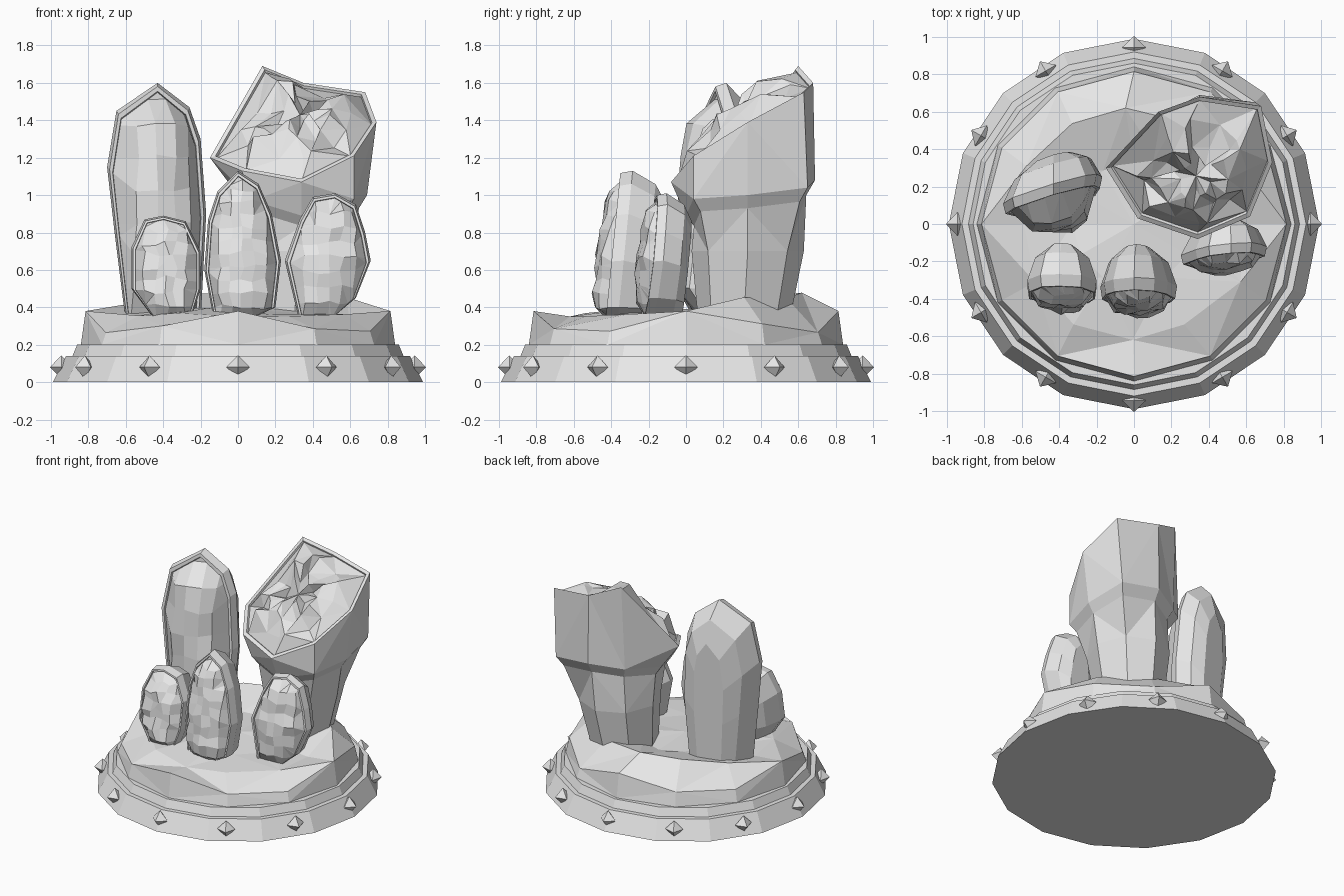
import bpy, bmesh, math, random
from mathutils import Vector
from mathutils.geometry import intersect_point_line

if "Cube" in bpy.data.objects:
    bpy.data.objects.remove(bpy.data.objects["Cube"], do_unlink=True)

random.seed(7)
stone = bpy.data.materials.new("grey stone")
stone.use_nodes = True
stone.diffuse_color = (0.8, 0.8, 0.8, 1)
stone.node_tree.nodes["Principled BSDF"].inputs["Base Color"].default_value = (0.8, 0.8, 0.8, 1)


def finish(name, bm):
    bmesh.ops.recalc_face_normals(bm, faces=bm.faces)
    mesh = bpy.data.meshes.new(name)
    bm.to_mesh(mesh)
    bm.free()
    mesh.materials.append(stone)
    obj = bpy.data.objects.new(name, mesh)
    bpy.context.collection.objects.link(obj)
    return obj


def loft(name, rings, start=None, end=None, split=False):
    """Skin equal rings of points, closing either end with a point."""
    bm = bmesh.new()
    rows = [[bm.verts.new(p) for p in ring] for ring in rings]
    n = len(rows[0])
    for j, (a, b) in enumerate(zip(rows, rows[1:])):
        for i in range(n):
            k = (i + 1) % n
            if not split:
                bm.faces.new((a[i], a[k], b[k], b[i]))
            elif (i + j) % 2:
                bm.faces.new((a[i], a[k], b[i]))
                bm.faces.new((a[k], b[k], b[i]))
            else:
                bm.faces.new((a[i], a[k], b[k]))
                bm.faces.new((a[i], b[k], b[i]))
    for tip, row in ((start, rows[0]), (end, rows[-1])):
        if tip is not None:
            v = bm.verts.new(tip)
            for i in range(n):
                bm.faces.new((v, row[i], row[(i + 1) % n]))
    return finish(name, bm)


def circle(count, r, z):
    return [Vector((r * math.sin(i * math.tau / count),
                    -r * math.cos(i * math.tau / count), z)) for i in range(count)]


def refine(ring):
    """Add a midpoint to every side of a ring."""
    return [p for i, a in enumerate(ring) for p in (a, (a + ring[(i + 1) % len(ring)]) / 2)]


def rim_distance(p, rim):
    """Distance from a point to the nearest side of a rim."""
    sides = zip(rim, rim[1:] + rim[:1])
    return min((p - intersect_point_line(p, a, b)[0]).length for a, b in sides)


def blocky_face(name, rim, normal, bulge, rough, columns, rows):
    """Flat rim filled with a grid of facets and swollen outwards."""
    bm = bmesh.new()
    bm.faces.new([bm.verts.new(p) for p in rim])
    for axis, count in ((0, columns), (2, rows)):
        low, high = min(p[axis] for p in rim), max(p[axis] for p in rim)
        direction = Vector((0, 0, 0))
        direction[axis] = 1
        for i in range(1, count):
            at = direction * (low + (high - low) * i / count)
            bmesh.ops.bisect_plane(bm, geom=bm.verts[:] + bm.edges[:] + bm.faces[:],
                                   plane_co=at, plane_no=direction)
    half = (max(p.x for p in rim) - min(p.x for p in rim)) / 2
    for v in [v for v in bm.verts if not v.is_boundary]:
        t = min(1, rim_distance(v.co, rim) / half)
        jitter = Vector([random.uniform(-rough, rough) for _ in range(3)])
        v.co += normal * bulge * (1 - (1 - t) ** 2) ** 0.5 + jitter
    bmesh.ops.triangulate(bm, faces=[f for f in bm.faces if len(f.verts) > 4])
    finish(name, bm)


def spiky_face(name, rim, normal, bulge, rough, steps):
    """Bent rim filled with rings of jagged points."""
    rim = refine(rim)
    centre = sum(rim, Vector()) / len(rim)
    rings = [rim]
    for s in range(1, steps):
        t = 1 - s / steps
        ring = []
        for p in rim:
            lift = bulge * (1 - t * t) ** 0.5 + random.uniform(-rough, rough)
            wobble = Vector([random.uniform(-rough, rough) * t for _ in range(3)])
            ring.append(centre.lerp(p, t) + normal * lift + wobble)
        rings.append(ring)
    loft(name, rings, end=centre + normal * bulge, split=True)


def geode(name, outline, y, depth, shear, lean, bulge, rough, columns, rows):
    """Egg-shaped shell behind an upright outline, with crystals in the front."""
    cx = sum(p[0] for p in outline) / len(outline)
    top, foot = max(p[1] for p in outline), min(p[1] for p in outline)
    cz = (top + foot) / 2

    def layer(sx, sz, back):
        ring = []
        for x, z in outline:
            px, pz = cx + (x - cx) * sx, foot + (z - foot) * sz
            py = y + back + shear * (px - cx) + lean * (pz - cz)
            ring.append(Vector((px, py, pz)))
        return ring

    layers = [layer(0.4, 0.78, depth), layer(0.78, 0.91, depth * 0.75),
              layer(1, 1, depth * 0.25), layer(0.95, 0.985, 0),
              layer(0.89, 0.965, 0), layer(0.88, 0.96, 0.015)]
    back = sum(layers[0], Vector()) / len(outline)
    loft(name + "_shell", layers, start=back)
    normal = Vector((shear, -1, lean)).normalized()
    blocky_face(name + "_crystals", layers[-1], normal, bulge, rough, columns, rows)


# Stepped round plinth
plinth = [circle(16, r, z) for r, z in
          ((0.99, 0), (0.92, 0.14), (0.885, 0.14), (0.86, 0.2), (0.7, 0.2))]
loft("plinth", plinth, start=Vector((0, 0, 0)))

# Studs around the plinth
for i, p in enumerate(circle(12, 0.945, 0.08)):
    bm = bmesh.new()
    for side in (1, -1):
        cone = bmesh.ops.create_cone(bm, segments=4, radius1=0.063, radius2=0,
                                     depth=0.06, cap_ends=False)
        for v in cone["verts"]:
            v.co.z = side * (v.co.z + 0.03)
    bmesh.ops.remove_doubles(bm, verts=bm.verts, dist=0.001)
    stud = finish(f"stud_{i + 1}", bm)
    stud.location = p
    stud.rotation_euler = Vector((p.x, p.y, 0)).to_track_quat("Z", "Y").to_euler()

# Uneven rock mound
edge = circle(12, 0.815, 0)
for i, p in enumerate(edge):
    p.z = 0.38 if i % 3 == 0 else random.uniform(0.26, 0.34)
knolls = circle(12, 0.62, 0)
for p in knolls:
    p.z = random.uniform(0.41, 0.48) if p.y > 0.1 else random.uniform(0.35, 0.38)
    p.x += random.uniform(-0.05, 0.05)
middle = circle(12, 0.33, 0.39)
for p in middle:
    p.z += random.uniform(-0.03, 0.02)
loft("rock_mound", [circle(12, 0.84, 0.2), edge, knolls, middle],
     end=Vector((0, 0, 0.39)), split=True)

# Upright geodes
geode("tall_geode",
      [(-0.6, 0.32), (-0.66, 0.8), (-0.7, 1.15), (-0.65, 1.45), (-0.43, 1.6),
       (-0.26, 1.47), (-0.2, 1.3), (-0.17, 0.9), (-0.2, 0.32)],
      0.12, 0.23, 0.3, 0.06, 0.17, 0.012, 5, 7)
geode("centre_geode",
      [(-0.13, 0.34), (-0.18, 0.6), (-0.16, 0.87), (-0.11, 1.02), (0, 1.13),
       (0.11, 1.06), (0.18, 0.9), (0.23, 0.65), (0.2, 0.4), (0.05, 0.33)],
      -0.39, 0.26, 0, 0.1, 0.1, 0.014, 6, 11)
geode("left_geode",
      [(0.32, 0.36), (0.25, 0.65), (0.33, 0.87), (0.4, 0.99), (0.52, 1.01),
       (0.63, 0.95), (0.68, 0.8), (0.71, 0.65), (0.63, 0.45), (0.5, 0.34)],
      -0.19, 0.2, 0.1, 0.1, 0.08, 0.014, 6, 8)
geode("right_geode",
      [(-0.45, 0.34), (-0.57, 0.5), (-0.57, 0.72), (-0.5, 0.87), (-0.4, 0.89),
       (-0.28, 0.86), (-0.2, 0.7), (-0.2, 0.5), (-0.25, 0.34)],
      -0.38, 0.25, 0, 0.18, 0.08, 0.02, 6, 8)

# Large leaning geode with an upward opening
rim = [Vector(p) for p in (
    (-0.15, 0.3, 1.2), (0.13, 0.6, 1.69), (0.35, 0.68, 1.6), (0.68, 0.63, 1.55),
    (0.74, 0.33, 1.39), (0.62, 0.04, 1.21), (0.34, -0.08, 1.07), (0.02, 0.03, 1.13))]
belly = [Vector(p) for p in (
    (0, 0.3, 1), (0.12, 0.57, 1.05), (0.35, 0.69, 1.08), (0.65, 0.65, 1.04),
    (0.69, 0.33, 1), (0.62, 0.04, 0.98), (0.34, 0, 0.89), (0.08, 0.05, 0.97))]
belly_centre = sum(belly, Vector()) / len(belly)
waist = [p.lerp(belly_centre, 0.13) - Vector((0, 0, 0.07)) for p in belly]
# Lower rings run clockwise from the point nearest the first belly point
clockwise = circle(8, 1, 0)[::-1]
hips = [Vector((0.33 + p.x * 0.28, 0.33 + p.y * 0.3, 0.7)) for p in clockwise]
first = min(range(8), key=lambda i: (hips[i] - belly[0]).length)
hips = hips[first:] + hips[:first]
foot = [Vector((0.3 + (p.x - 0.33) * 0.82, 0.31 + (p.y - 0.33) * 0.82, 0.34)) for p in hips]
rim_centre = sum(rim, Vector()) / len(rim)
opening = Vector((-0.1, -0.62, 0.78)).normalized()
lip = [p.lerp(rim_centre, 0.06) for p in rim]
recess = [p.lerp(rim_centre, 0.07) - opening * 0.015 for p in rim]
loft("large_geode_shell", [foot, hips, waist, belly, rim, lip, recess],
     start=Vector((0.3, 0.31, 0.34)), split=True)
spiky_face("large_geode_crystals", recess, opening, 0.11, 0.055, 4)
